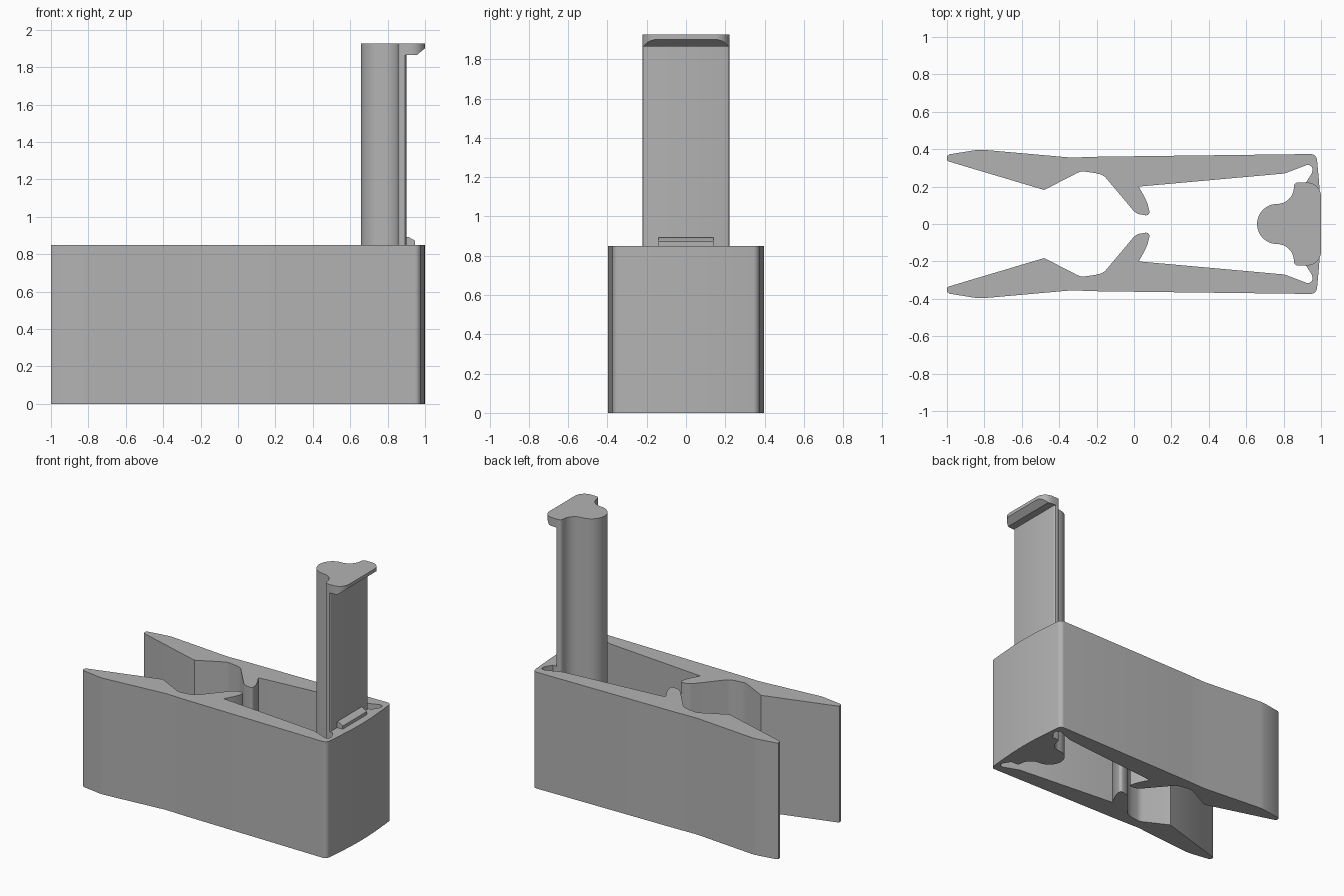
import bpy, bmesh
from math import sin, cos, radians
from mathutils import Vector

cube = bpy.data.objects.get("Cube")
if cube:
    bpy.data.objects.remove(cube)

grey = bpy.data.materials.new("plain grey")
grey.use_nodes = True
colour = (0.45, 0.45, 0.45, 1)
grey.diffuse_color = colour
grey.node_tree.nodes["Principled BSDF"].inputs["Base Color"].default_value = colour


def arc(cx, cy, r, start, end, n=8):
    """Points on an arc, angles in degrees."""
    angles = [radians(start + (end - start) * i / n) for i in range(n + 1)]
    return [(cx + r * cos(a), cy + r * sin(a)) for a in angles]


def mirrored(half):
    """Close a half outline by reflecting it over the long axis."""
    return half + [(x, -y) for x, y in reversed(half) if abs(y) > 1e-5]


def prism(name, points, direction, cut=None):
    """Extrude a closed outline, optionally trimmed by a plane."""
    bm = bmesh.new()
    face = bm.faces.new([bm.verts.new(p) for p in points])
    ext = bmesh.ops.extrude_face_region(bm, geom=[face], use_keep_orig=True)
    moved = [v for v in ext["geom"] if isinstance(v, bmesh.types.BMVert)]
    bmesh.ops.translate(bm, verts=moved, vec=direction)
    if cut:
        out = bmesh.ops.bisect_plane(bm, geom=bm.verts[:] + bm.edges[:] + bm.faces[:],
                                     plane_co=cut[0], plane_no=cut[1], clear_outer=True)
        edges = [e for e in out["geom_cut"] if isinstance(e, bmesh.types.BMEdge)]
        bmesh.ops.holes_fill(bm, edges=edges)
    bmesh.ops.recalc_face_normals(bm, faces=bm.faces)
    mesh = bpy.data.meshes.new(name)
    bm.to_mesh(mesh)
    bm.free()
    mesh.materials.append(grey)
    obj = bpy.data.objects.new(name, mesh)
    bpy.context.collection.objects.link(obj)
    bpy.ops.object.select_all(action="DESELECT")
    obj.select_set(True)
    bpy.context.view_layer.objects.active = obj
    bpy.ops.object.shade_smooth_by_angle(angle=radians(30))
    return obj


def upright(name, outline, z0, z1, cut=None):
    return prism(name, [(x, y, z0) for x, y in outline], (0, 0, z1 - z0), cut)


BODY_TOP, CAP_BOTTOM, TOP = 0.85, 1.864, 1.926

# Rounded nose, concave neck and flange corner shared by post, cap and body
nose = arc(0.765, 0, 0.107, 180, 90, 12)
neck = arc(0.765, 0.197, 0.09, -90, 0, 8)[1:]
shoulder = arc(0.877, 0.2, 0.022, 180, 90, 4)[1:]
spine = nose + neck + shoulder

# Clip body: two jaws with hooks, joined by the bowed back wall
jaw_inside = [(0.92, 0.222), (0.95, 0.27)] + arc(0.93, 0.291, 0.025, -20, 105, 6) + [
    (0.805, 0.27), (0.025, 0.2), (0.055, 0.148), (0.072, 0.11)]
hook = arc(0.064, 0.065, 0.019, 25, -90, 5) + [(0.02, 0.054), (0, 0.068)]
grip = [(-0.155, 0.252), (-0.175, 0.264), (-0.21, 0.273), (-0.265, 0.28),
        (-0.285, 0.28), (-0.305, 0.272), (-0.48, 0.182)]
tip = [(-0.99, 0.334), (-1, 0.342), (-1, 0.362), (-0.985, 0.373), (-0.84, 0.396),
       (-0.81, 0.397)]
outside = [(-0.335, 0.355), (-0.18, 0.36)] + arc(0.945, 0.34, 0.034, 90, 3, 8)
back_wall = [(0.988, 0.24), (0.997, 0.12), (1, 0)]
upright("clip_body", mirrored(spine + jaw_inside + hook + grip + tip + outside + back_wall),
        0, BODY_TOP)

# Tall post
post_back = arc(0.886, 0.208, 0.014, 90, 0, 3)
upright("post", mirrored(spine + post_back), BODY_TOP, CAP_BOTTOM)

# Overhanging cap, its lower back edge cut at a slant
cap_back = arc(0.925, 0.147, 0.075, 90, 0, 10)
slant = (Vector((0.955, 0, CAP_BOTTOM)), Vector((0.037, 0, -0.045)))
upright("post_cap", mirrored(spine + cap_back), CAP_BOTTOM, TOP, slant)

# Small sloped catch at the foot of the post
catch = [(0.89, 0.85), (0.945, 0.85), (0.945, 0.873), (0.91, 0.893), (0.89, 0.893)]
prism("post_catch", [(x, -0.14, z) for x, z in catch], (0, 0.28, 0))
